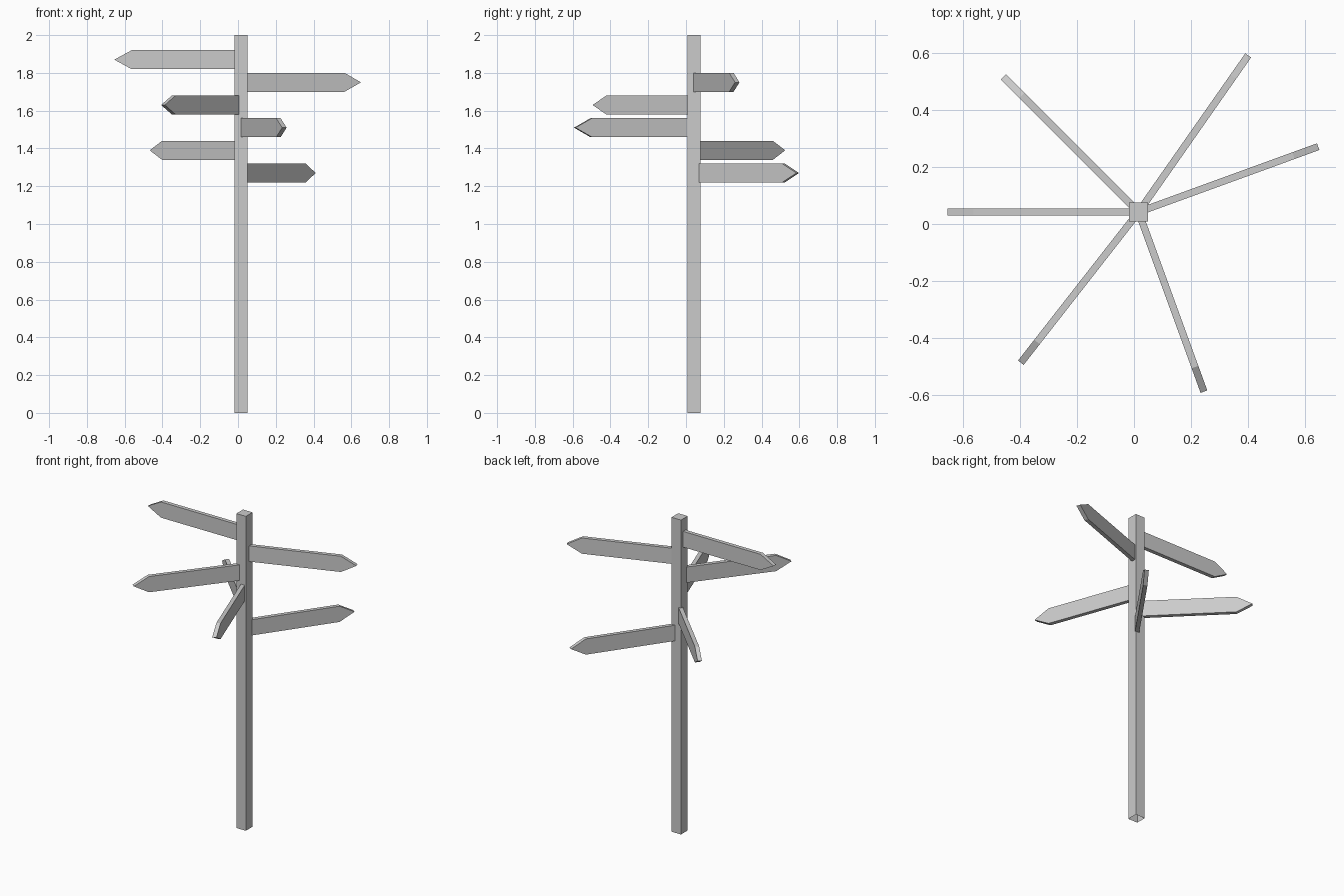
import bpy, bmesh, math

if "Cube" in bpy.data.objects:
    bpy.data.objects.remove(bpy.data.objects["Cube"])

CX, CY = 0.016, 0.042      # post axis
HALF = 0.0335              # half width of the post
THICK = 0.0125             # half thickness of a sign


def make_prism(name, profile, offset):
    """Extrude a flat profile (list of 3D points) along offset."""
    bm = bmesh.new()
    face = bm.faces.new([bm.verts.new(p) for p in profile])
    ext = bmesh.ops.extrude_face_region(bm, geom=[face], use_keep_orig=True)
    verts = [g for g in ext["geom"] if isinstance(g, bmesh.types.BMVert)]
    bmesh.ops.translate(bm, verts=verts, vec=offset)
    bmesh.ops.recalc_face_normals(bm, faces=bm.faces[:])
    mesh = bpy.data.meshes.new(name)
    bm.to_mesh(mesh)
    bm.free()
    obj = bpy.data.objects.new(name, mesh)
    bpy.context.collection.objects.link(obj)
    return obj


# Square post, open at the bottom
square = [(-HALF, -HALF, 0), (HALF, -HALF, 0), (HALF, HALF, 0), (-HALF, HALF, 0)]
post = make_prism("post", square, (0, 0, 2))
post.location = (CX, CY, 0)
bm = bmesh.new()
bm.from_mesh(post.data)
bottom = [f for f in bm.faces if f.calc_center_median().z < 0.01]
bmesh.ops.delete(bm, geom=bottom, context='FACES_ONLY')
bm.to_mesh(post.data)
bm.free()

# Pointed direction signs, stepping down the post
arrow = [(0, -0.05), (0.579, -0.05), (0.671, 0), (0.579, 0.05), (0, 0.05)]
for i, angle in enumerate([180, 20, 232, -70, 135, 55]):
    sign = make_prism(f"sign_{i + 1}", [(x, -THICK, z) for x, z in arrow],
                      (0, 2 * THICK, 0))
    sign.location = (CX, CY, 1.87 - 0.12 * i)
    sign.rotation_euler.z = math.radians(angle)
